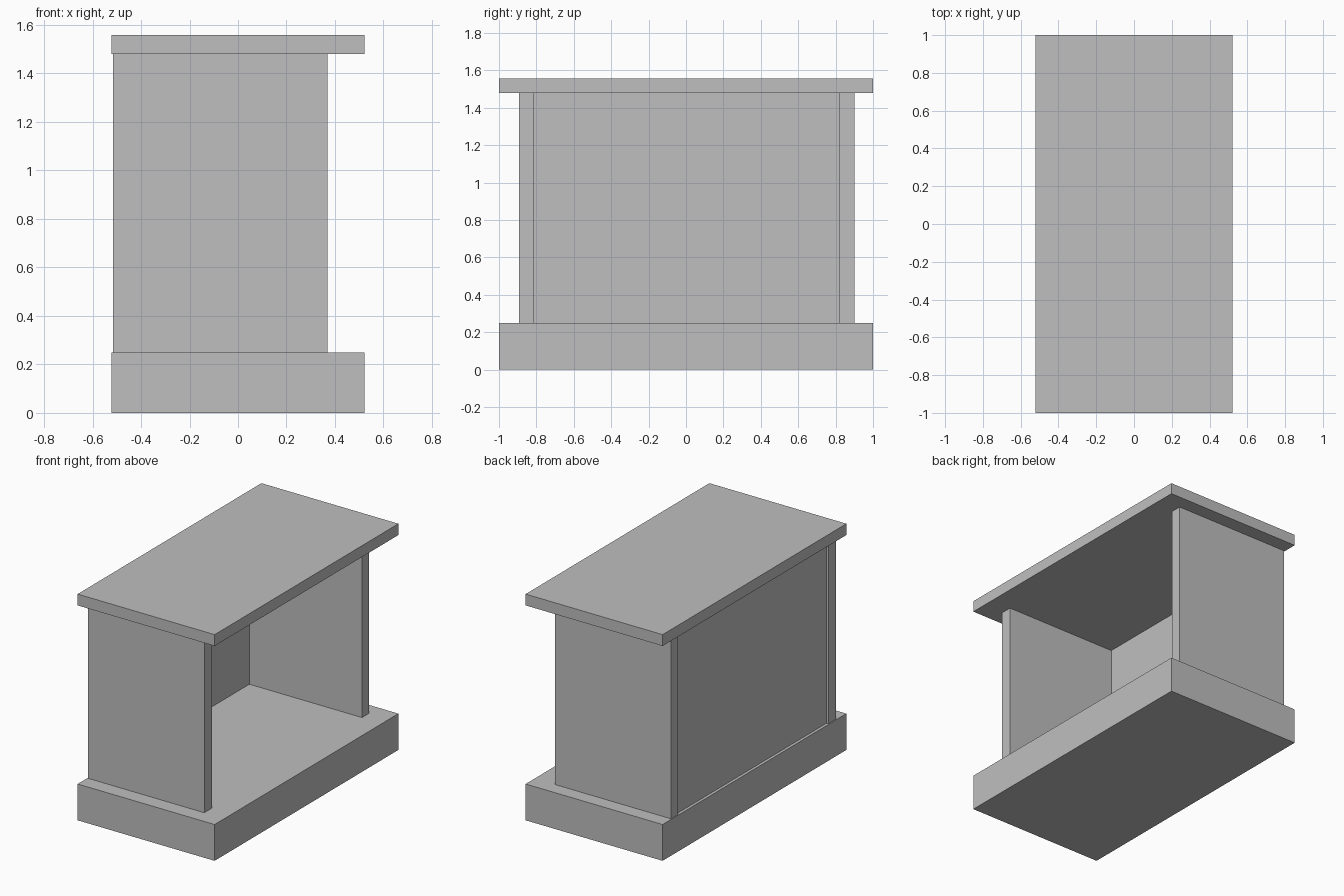
import bpy

cube = bpy.data.objects.get("Cube")
if cube:
    bpy.data.objects.remove(cube, do_unlink=True)

# Single flat colour
grey = bpy.data.materials.new("light_grey")
grey.use_nodes = True
colour = (0.52, 0.52, 0.52, 1)
grey.diffuse_color = colour
bsdf = next(n for n in grey.node_tree.nodes if n.type == "BSDF_PRINCIPLED")
bsdf.inputs["Base Color"].default_value = colour


def box(name, x, y, z):
    """Add a box spanning the given (low, high) ranges."""
    spans = (x, y, z)
    bpy.ops.mesh.primitive_cube_add(size=1, location=[(a + b) / 2 for a, b in spans])
    obj = bpy.context.object
    obj.name = obj.data.name = name
    obj.scale = [b - a for a, b in spans]
    bpy.ops.object.transform_apply(location=False, rotation=False, scale=True)
    obj.data.materials.append(grey)
    return obj


half_width = 0.522
base_top, wall_top, top = 0.25, 1.48, 1.558
slab_x, slab_y = (-half_width, half_width), (-1, 1)
wall_x, wall_z = (-0.516, 0.369), (base_top, wall_top)

# Plinth and counter top
box("base", slab_x, slab_y, (0, base_top))
box("counter_top", slab_x, slab_y, (wall_top, top))

# End walls, set back from the open +x side
box("front_wall", wall_x, (-0.894, -0.812), wall_z)
box("back_wall", wall_x, (0.822, 0.901), wall_z)

# Thin panel closing the -x side, slightly recessed between the walls
box("side_panel", (-0.502, -0.489), (-0.812, 0.822), wall_z)
